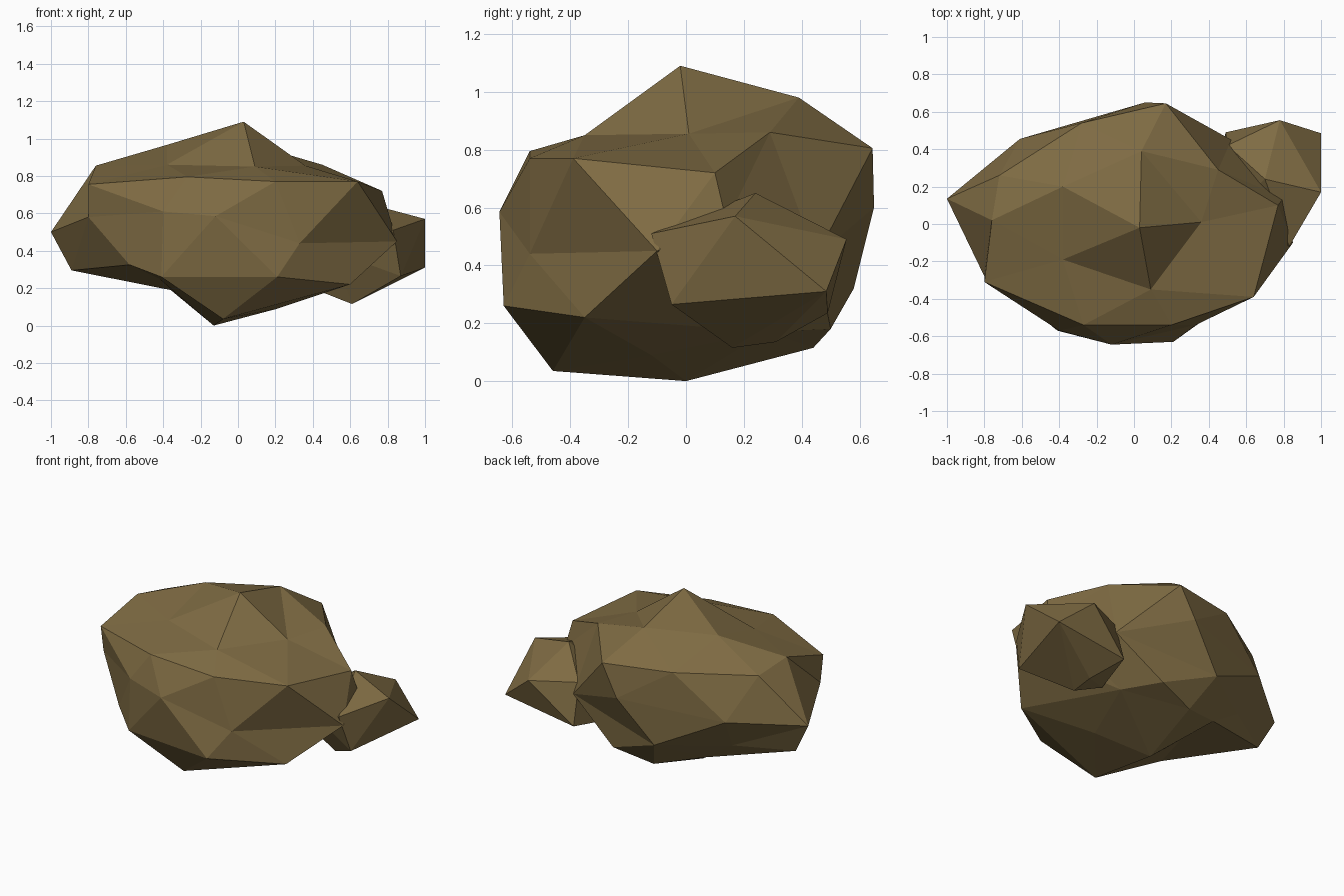
import bpy, bmesh
from mathutils import Vector

stone = bpy.data.materials.new("brown stone")
stone.diffuse_color = (0.21, 0.147, 0.056, 1)


def faceted_rock(name, centre, radii, corners):
    """Wrap a triangulated shell round the centre: connect the corners on a unit
    sphere, then push each out to its real place, so dents are kept."""
    c = Vector(centre)
    bm = bmesh.new()
    place = {}
    for p in corners:
        d = Vector([(p[i] - c[i]) / radii[i] for i in range(3)]).normalized()
        place[bm.verts.new(d)] = Vector(p)
    bmesh.ops.convex_hull(bm, input=bm.verts[:])
    for v in bm.verts:
        v.co = place[v]
    bmesh.ops.recalc_face_normals(bm, faces=bm.faces[:])
    mesh = bpy.data.meshes.new(name)
    bm.to_mesh(mesh)
    bm.free()
    mesh.materials.append(stone)
    obj = bpy.data.objects.new(name, mesh)
    bpy.context.collection.objects.link(obj)
    return obj


# Large boulder, corners from the peak downwards
faceted_rock("large_boulder", (0, 0, 0.52), (0.95, 0.65, 0.52), [
    (0.03, -0.02, 1.09), (0.04, 0.39, 0.98), (-0.38, 0.20, 0.966),
    (0.09, -0.35, 0.85), (-0.38, -0.19, 0.86), (0.36, 0.01, 0.855),
    (0.45, 0.29, 0.86), (-0.76, 0.02, 0.855), (-0.72, 0.26, 0.81),
    (-0.28, 0.54, 0.82), (0.17, 0.645, 0.805), (-0.27, -0.54, 0.795),
    (0.20, -0.54, 0.77), (0.64, -0.39, 0.77), (-0.80, -0.31, 0.755),
    (0.77, 0.10, 0.72), (0.06, 0.65, 0.60), (-0.40, -0.57, 0.61),
    (-0.12, -0.645, 0.585), (-0.80, -0.28, 0.58), (0.80, 0.14, 0.55),
    (-0.61, 0.455, 0.54), (-1.0, 0.135, 0.50), (0.85, -0.10, 0.45),
    (0.33, -0.54, 0.44), (0.52, 0.45, 0.43), (-0.58, -0.43, 0.325),
    (-0.17, 0.58, 0.32), (-0.89, 0.11, 0.295), (0.21, -0.63, 0.26),
    (-0.41, -0.57, 0.26), (0.60, -0.35, 0.22), (-0.36, 0.32, 0.19),
    (0.19, 0.50, 0.18), (0.34, 0.28, 0.17), (-0.07, 0.44, 0.115),
    (0.21, -0.12, 0.09), (-0.08, -0.46, 0.035), (-0.13, 0.0, 0.0),
    # hollow in the underside, to the left
    (-0.56, 0.31, 0.32), (-0.42, -0.06, 0.25),
])

# Small boulder sunk into the right-hand side
faceted_rock("small_boulder", (0.74, 0.24, 0.37), (0.27, 0.34, 0.27), [
    (0.70, 0.24, 0.65), (1.0, 0.17, 0.57), (0.83, -0.12, 0.51),
    (0.50, 0.42, 0.50), (0.78, 0.555, 0.49), (1.0, 0.485, 0.31),
    (0.87, -0.05, 0.265), (0.49, 0.49, 0.235), (0.61, 0.16, 0.115),
    (0.61, 0.31, 0.135), (0.42, 0.20, 0.19), (0.50, 0.05, 0.40),
])
